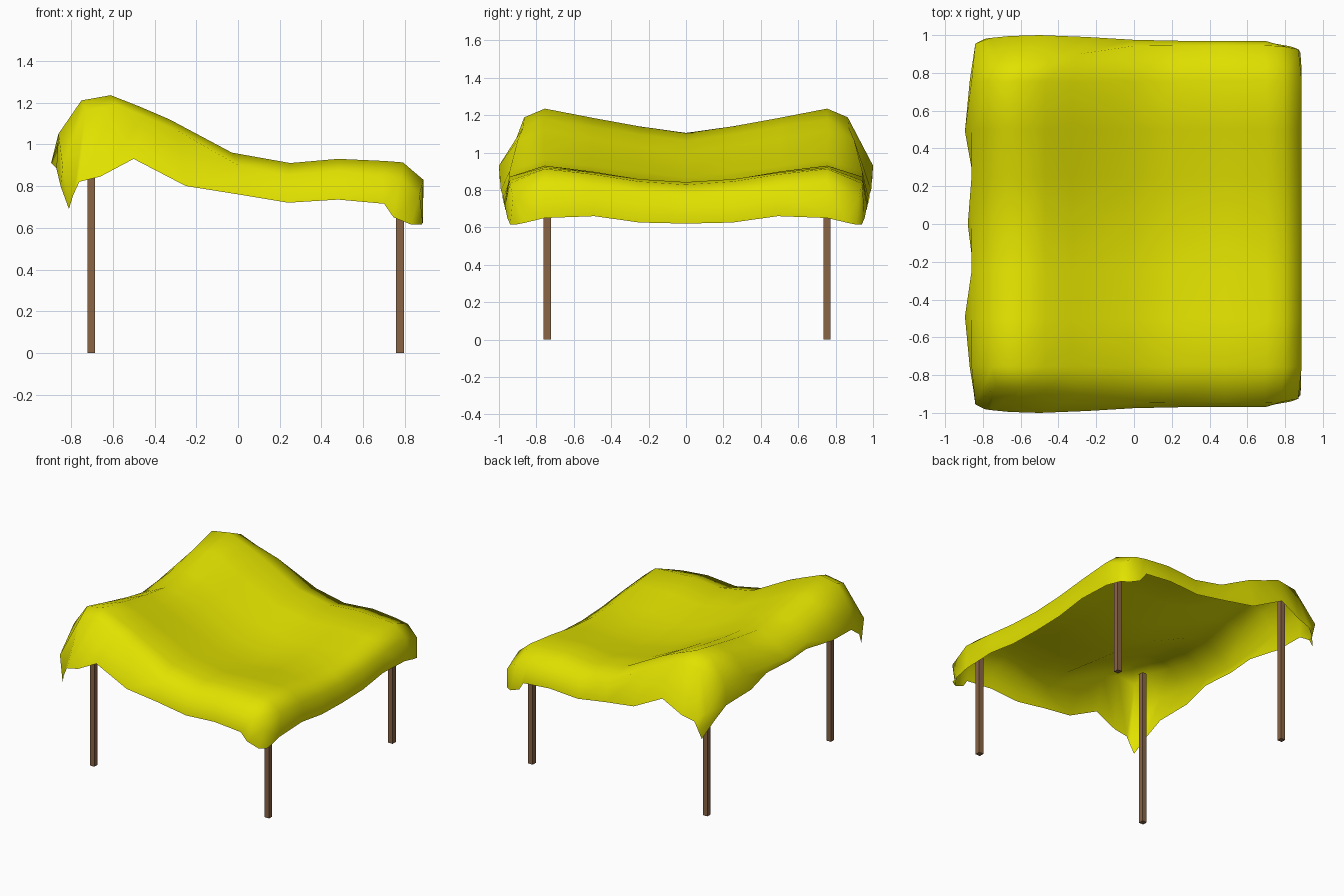
import bpy

if "Cube" in bpy.data.objects:
    bpy.data.objects.remove(bpy.data.objects["Cube"])


def material(name, rgb):
    m = bpy.data.materials.new(name)
    m.diffuse_color = (*rgb, 1)
    m.use_nodes = True
    m.node_tree.nodes["Principled BSDF"].inputs["Base Color"].default_value = m.diffuse_color
    return m


yellow = material("yellow_cloth", (0.76, 0.76, 0.0))
brown = material("brown_wood", (0.25, 0.13, 0.06))

# Canopy sections, back to front:
# x, middle z, z above the poles, crease (x, y, z), hem (x, y, z)
SECTIONS = [
    (-.87, .94, .885, -.85, .88, .80, -.81, .965, .69),
    (-.86, .965, 1.05, -.84, .955, .89, -.79, .98, .755),
    (-.75, 1.045, 1.21, -.73, .865, 1.165, -.76, .985, .82),
    (-.61, 1.105, 1.235, -.58, .865, 1.188, -.66, .995, .845),
    (-.47, 1.065, 1.18, -.45, .87, 1.135, -.50, 1.0, .93),
    (-.33, 1.0, 1.12, -.29, .90, 1.065, -.25, .99, .80),
    (-.03, .87, .96, 0, .943, .90, 0, .975, .76),
    (.25, .815, .91, .24, .945, .85, .24, .97, .72),
    (.48, .837, .93, .48, .945, .87, .48, .97, .735),
    (.70, .842, .92, .69, .945, .85, .70, .968, .715),
    (.79, .828, .913, .78, .942, .835, .745, .955, .65),
    (.888, .772, .83, .87, .925, .76, .83, .94, .615),
    (.885, .62, .65, .885, .86, .625, .88, .91, .615),
]
POLE_Y = .755


def half_section(i):
    x, z0, zp, cx, cy, cz, hx, hy, hz = SECTIONS[i]
    low, high = (.27, .62) if x < 0 else (.2, .66)     # curve of the sag
    pts = [(x, y, z0 + (zp - z0) * k)
           for y, k in ((0, 0), (.25, low), (.5, high), (POLE_Y, 1))]
    pts += [(cx, cy, cz), (hx, hy, hz)]
    if i == 0:  # scalloped back hem
        pts[:3] = [(-.88, 0, .94), (-.85, .24, .93), (-.895, .49, .91)]
    if i == len(SECTIONS) - 1:  # raised front hem beside the poles
        pts[2] = (.885, .49, .66)
    return pts


# Cloth canopy, mirrored across y
verts = []
for i in range(len(SECTIONS)):
    half = half_section(i)
    verts += [(x, -y, z) for x, y, z in half[:0:-1]] + half
n = len(half) * 2 - 1
faces = [(i * n + j, (i + 1) * n + j, (i + 1) * n + j + 1, i * n + j + 1)
         for i in range(len(SECTIONS) - 1) for j in range(n - 1)]
mesh = bpy.data.meshes.new("canopy")
mesh.from_pydata(verts, [], faces)
mesh.polygons.foreach_set("use_smooth", [True] * len(faces))
mesh.materials.append(yellow)
canopy = bpy.data.objects.new("canopy", mesh)
bpy.context.collection.objects.link(canopy)

# Square poles
for end, x, top in (("back", -.703, 1.19), ("front", .777, .89)):
    for side, y in (("left", -.742), ("right", .753)):
        bpy.ops.mesh.primitive_cube_add(size=1, location=(x, y, top / 2))
        pole = bpy.context.object
        pole.name = f"{end}_{side}_pole"
        pole.scale = (.038, .038, top)
        pole.data.materials.append(brown)
